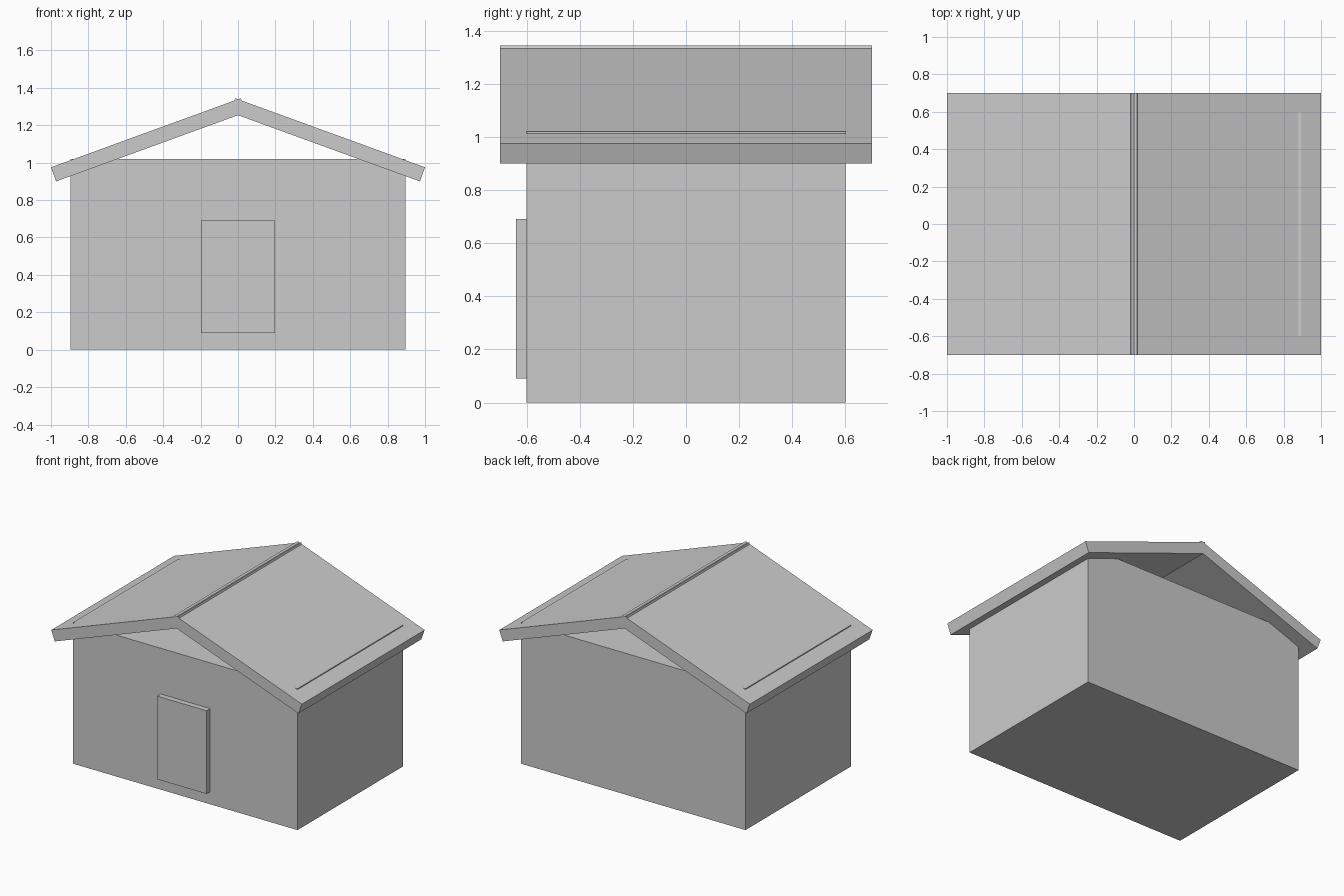
import bpy
import math

if "Cube" in bpy.data.objects:
    bpy.data.objects.remove(bpy.data.objects["Cube"])

grey = bpy.data.materials.new("light grey")
grey.diffuse_color = (0.6, 0.6, 0.6, 1)
grey.use_nodes = True
grey.node_tree.nodes["Principled BSDF"].inputs["Base Color"].default_value = grey.diffuse_color


def box(name, centre, size, tilt=0.0):
    """Box of a given size, tilted about the y axis."""
    bpy.ops.mesh.primitive_cube_add(size=1, location=centre, rotation=(0, tilt, 0))
    obj = bpy.context.object
    obj.name = name
    obj.scale = size
    obj.data.materials.append(grey)
    return obj


# Walls: one solid block whose top edges just break through the roof
box("walls", (0, 0, 0.51), (1.79, 1.2, 1.02))

# Door slab standing proud of the front wall
box("door", (0, -0.62, 0.39), (0.395, 0.04, 0.6))

# Roof: two tilted slabs crossing slightly at the ridge
pitch = math.radians(20)
thickness = 0.08
eave_x, eave_z, overlap = 1.0, 0.975, 0.015
run = eave_x + overlap
mid_x = (eave_x - overlap) / 2 - math.sin(pitch) * thickness / 2
mid_z = eave_z + run / 2 * math.tan(pitch) - math.cos(pitch) * thickness / 2
for side, label in ((-1, "left"), (1, "right")):
    box(label + "_roof_slab", (side * mid_x, 0, mid_z),
        (run / math.cos(pitch), 1.4, thickness), side * pitch)
